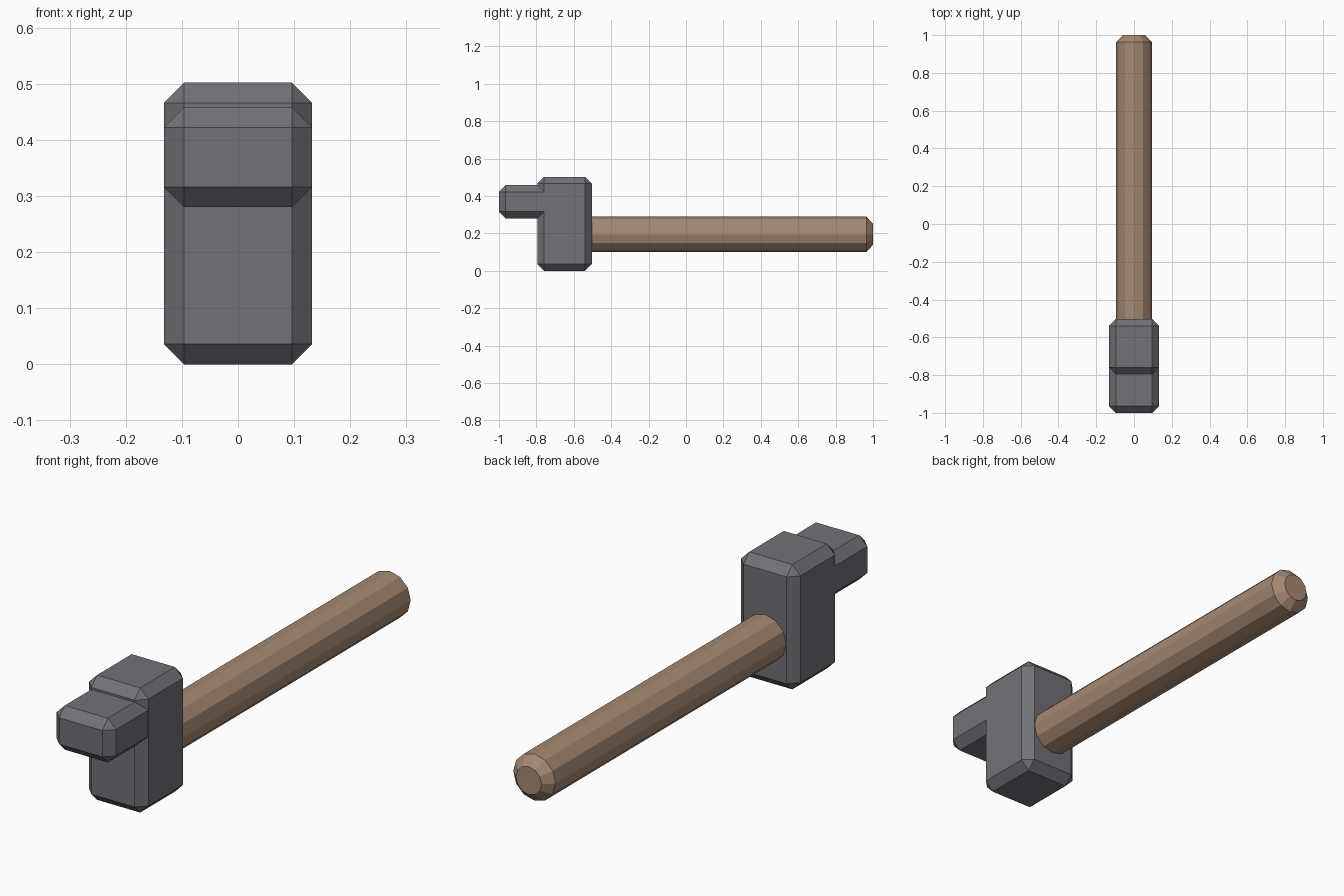
import bpy, bmesh, math
from mathutils import Matrix

if "Cube" in bpy.data.objects:
    bpy.data.objects.remove(bpy.data.objects["Cube"], do_unlink=True)


def make_material(name, rgb):
    mat = bpy.data.materials.new(name)
    mat.use_nodes = True
    mat.diffuse_color = (*rgb, 1)
    mat.node_tree.nodes["Principled BSDF"].inputs["Base Color"].default_value = (*rgb, 1)
    return mat


def finish(bm, name, mat):
    bmesh.ops.recalc_face_normals(bm, faces=bm.faces)
    mesh = bpy.data.meshes.new(name)
    bm.to_mesh(mesh)
    bm.free()
    mesh.materials.append(mat)
    obj = bpy.data.objects.new(name, mesh)
    bpy.context.collection.objects.link(obj)
    return obj


def chamfer(bm, edges):
    bmesh.ops.bevel(bm, geom=list(edges), offset=CHAMFER, offset_type='OFFSET',
                    segments=1, affect='EDGES')


def chamfered_block(name, half_width, y0, y1, z0, z1, mat, open_back=False):
    bm = bmesh.new()
    bmesh.ops.create_cube(bm, size=1)
    bmesh.ops.scale(bm, vec=(2 * half_width, y1 - y0, z1 - z0), verts=bm.verts)
    bmesh.ops.translate(bm, vec=(0, (y0 + y1) / 2, (z0 + z1) / 2), verts=bm.verts)
    # A block joined to another keeps its rear rim unbevelled
    edges = [e for e in bm.edges
             if not (open_back and all(v.co.y > y1 - 0.001 for v in e.verts))]
    chamfer(bm, edges)
    return finish(bm, name, mat)


CHAMFER = 0.036
steel = make_material("dark grey steel", (0.168, 0.165, 0.18))
wood = make_material("brown wood", (0.38, 0.25, 0.17))

# Hammer head and the striking lug in front of it
chamfered_block("head", 0.132, -0.795, -0.503, 0, 0.502, steel)
chamfered_block("striking_lug", 0.132, -1, -0.76, 0.28, 0.458, steel, open_back=True)

# Twelve-sided handle with a chamfered butt end
radius, start, end = 0.094, -0.52, 1.0
bm = bmesh.new()
bmesh.ops.create_cone(bm, cap_ends=True, segments=12, radius1=radius,
                      radius2=radius, depth=end - start)
bmesh.ops.transform(bm, verts=bm.verts, matrix=Matrix.Translation(
    (0, (start + end) / 2, 0.195)) @ Matrix.Rotation(-math.pi / 2, 4, 'X'))
chamfer(bm, [e for e in bm.edges if all(v.co.y > end - 0.001 for v in e.verts)])
finish(bm, "handle", wood)
